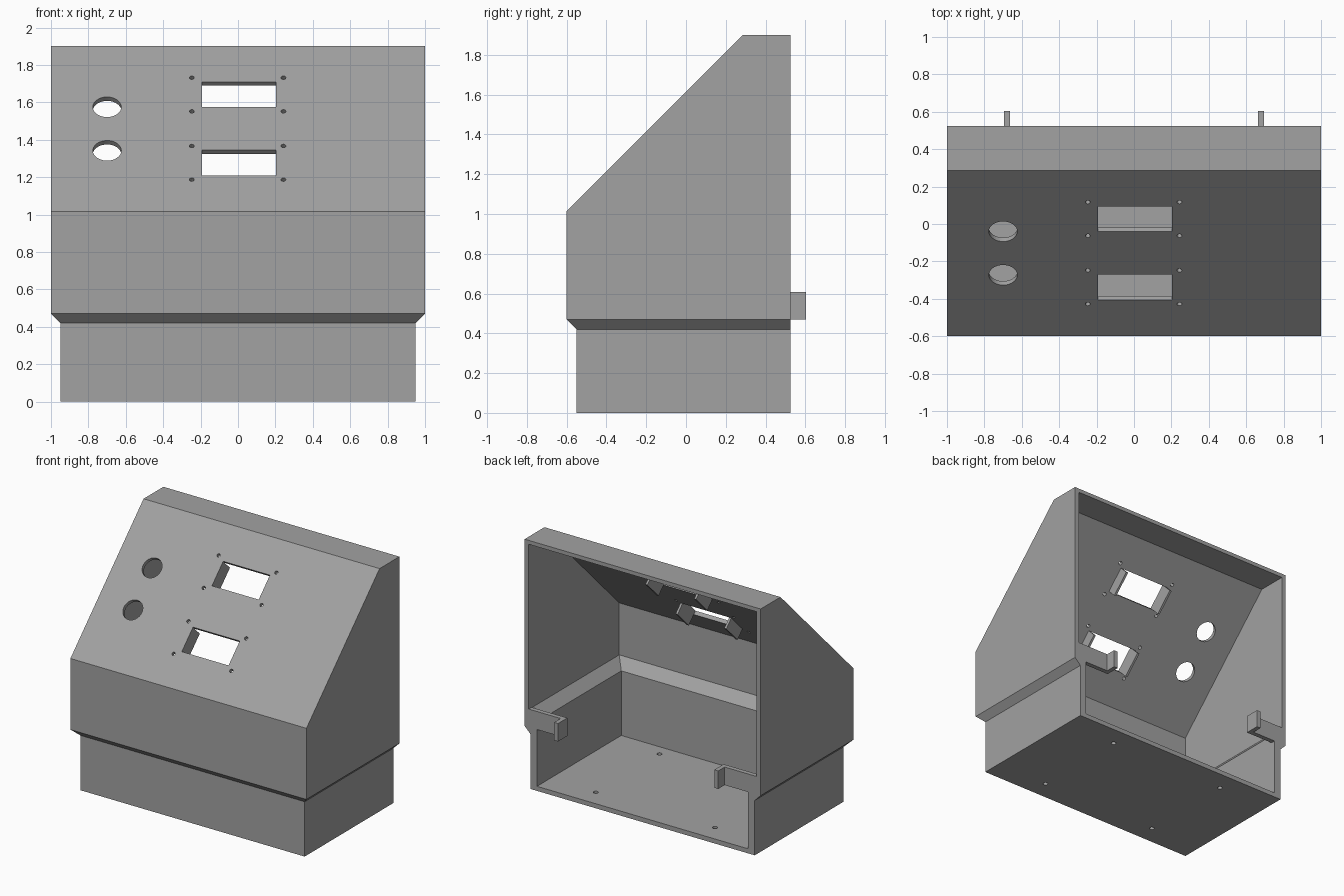
import bpy, bmesh, math
from mathutils import Matrix, Vector

if "Cube" in bpy.data.objects:
    bpy.data.objects.remove(bpy.data.objects["Cube"])

grey = bpy.data.materials.new("plain grey")
grey.diffuse_color = (0.36, 0.36, 0.36, 1)
grey.use_nodes = True
grey.node_tree.nodes["Principled BSDF"].inputs["Base Color"].default_value = grey.diffuse_color


def finish(name, bm):
    bmesh.ops.recalc_face_normals(bm, faces=bm.faces)
    me = bpy.data.meshes.new(name)
    bm.to_mesh(me)
    bm.free()
    me.materials.append(grey)
    ob = bpy.data.objects.new(name, me)
    bpy.context.collection.objects.link(ob)
    return ob


def loft(name, levels, y_back):
    """Stack of rectangles: (half width, front y, z)."""
    bm = bmesh.new()
    rings = [[bm.verts.new(p) for p in ((-w, y, z), (w, y, z), (w, y_back, z), (-w, y_back, z))]
             for w, y, z in levels]
    for a, b in zip(rings, rings[1:]):
        for i in range(4):
            j = (i + 1) % 4
            bm.faces.new((a[i], a[j], b[j], b[i]))
    bm.faces.new(rings[0])
    bm.faces.new(rings[-1])
    return finish(name, bm)


def add_box(bm, lo, hi, frame=Matrix()):
    lo, hi = Vector(lo), Vector(hi)
    bmesh.ops.create_cube(bm, size=1, matrix=frame @ Matrix.Translation((lo + hi) / 2)
                          @ Matrix.Diagonal((*(hi - lo), 1)))


def add_hole(bm, r, depth, frame, sides):
    bmesh.ops.create_cone(bm, cap_ends=True, segments=sides, radius1=r, radius2=r,
                          depth=depth, matrix=frame)


def cut(ob, cutter):
    mod = ob.modifiers.new("cut", 'BOOLEAN')
    mod.operation, mod.solver, mod.object = 'DIFFERENCE', 'EXACT', cutter
    bpy.context.view_layer.objects.active = ob
    bpy.ops.object.modifier_apply(modifier=mod.name)
    bpy.data.objects.remove(cutter)


def panel(x, z):
    """Frame on the sloped panel: local y runs up the slope, local z points out."""
    return Matrix.Translation((x, z - 1.615, z)) @ Matrix.Rotation(math.pi / 4, 4, 'X')


# Housing shell, open at the back
housing = loft("housing", [(.95, -.55, 0), (.95, -.55, .42), (1, -.6, .47),
                           (1, -.6, 1.015), (1, .285, 1.9)], .525)
cut(housing, loft("cavity", [(.895, -.495, .035), (.895, -.495, .53), (.965, -.57, .605),
                             (.965, -.57, 1.003), (.965, .297, 1.87)], .7))

# Openings: display windows, screw holes, round button holes, floor holes
WINDOWS = (1.642, 1.277)
bm = bmesh.new()
for z in WINDOWS:
    add_box(bm, (-.198, -.096, -.1), (.198, .096, .1), panel(.006, z))
    for x in (-.247, .243):
        for dz in (-.09, .09):
            add_hole(bm, .013, .2, panel(x, z + dz), 16)
for z in (1.575, 1.342):
    add_hole(bm, .076, .2, panel(-.7, z), 48)
for x in (-.505, .505):
    for y in (-.4, .37):
        add_hole(bm, .018, .2, Matrix.Translation((x, y, 0)), 16)
cut(housing, finish("openings", bm))

# Clip fins beside each window, inside the housing
bm = bmesh.new()
for z in WINDOWS:
    for lo, hi in ((-.215, -.198), (.198, .215)):
        add_box(bm, (lo, -.096, -.115), (hi, .096, -.02), panel(.006, z))
finish("window_fins", bm)

# Latch arms at the back opening, each ending in a tab that sticks out
for s, side in ((-1, "left"), (1, "right")):
    bm = bmesh.new()
    x0, x1 = sorted((s * .695, s * .975))
    add_box(bm, (x0, .49, .47), (x1, .525, .608))
    x0, x1 = sorted((s * .662, s * .695))
    add_box(bm, (x0, .49, .47), (x1, .603, .608))
    finish(side + "_latch_arm", bm)

# Smooth round holes, crisp edges elsewhere
bpy.ops.object.select_all(action='DESELECT')
housing.select_set(True)
bpy.context.view_layer.objects.active = housing
bpy.ops.object.shade_smooth_by_angle(angle=math.radians(25))
